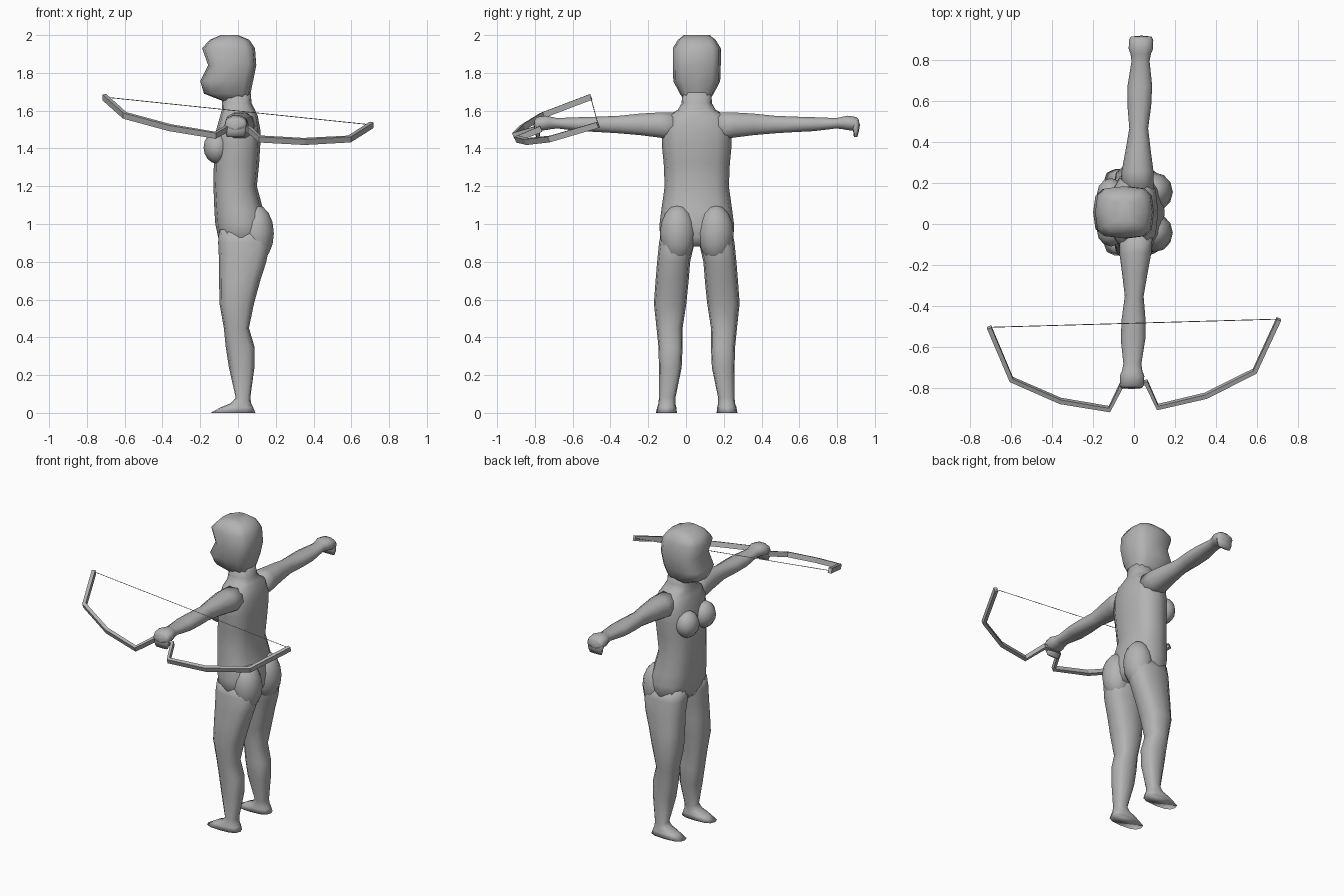
import bpy, bmesh, math
from mathutils import Vector

CY = 0.057  # body centre line in y (figure faces -x)

mat = bpy.data.materials.new("plain grey")
mat.diffuse_color = (0.45, 0.45, 0.45, 1)


def finish(name, bm, smooth=True):
    bmesh.ops.recalc_face_normals(bm, faces=bm.faces)
    me = bpy.data.meshes.new(name)
    for f in bm.faces:
        f.smooth = smooth
    bm.to_mesh(me)
    bm.free()
    me.materials.append(mat)
    ob = bpy.data.objects.new(name, me)
    bpy.context.collection.objects.link(ob)
    return ob


def loft(name, rings, smooth=True):
    bm = bmesh.new()
    vs = [[bm.verts.new(p) for p in r] for r in rings]
    n = len(vs[0])
    for a, b in zip(vs, vs[1:]):
        for i in range(n):
            j = (i + 1) % n
            bm.faces.new((a[i], a[j], b[j], b[i]))
    bm.faces.new(vs[0])
    bm.faces.new(vs[-1])
    return finish(name, bm, smooth)


def oval(n, p):
    """Unit rounded-square outline."""
    pts = []
    for i in range(n):
        t = 2 * math.pi * i / n
        c, s = math.cos(t), math.sin(t)
        pts.append((math.copysign(abs(c) ** p, c) if abs(c) > 1e-6 else 0,
                    math.copysign(abs(s) ** p, s) if abs(s) > 1e-6 else 0))
    return pts


def ring_z(z, x0, x1, y0, y1, n=12, p=0.75):
    return [Vector(((x0 + x1) / 2 + (x1 - x0) / 2 * u,
                    (y0 + y1) / 2 + (y1 - y0) / 2 * v, z)) for u, v in oval(n, p)]


def ring_y(y, x0, x1, z0, z1, n=10, p=0.85):
    return [Vector(((x0 + x1) / 2 + (x1 - x0) / 2 * u, y,
                    (z0 + z1) / 2 + (z1 - z0) / 2 * v)) for u, v in oval(n, p)]


def ball(name, centre, radii):
    bm = bmesh.new()
    bmesh.ops.create_uvsphere(bm, u_segments=12, v_segments=8, radius=1)
    for v in bm.verts:
        v.co = Vector([c + r * q for c, r, q in zip(centre, radii, v.co)])
    return finish(name, bm)


# torso and neck: z, front x, back x, half width
torso = [(0.88, -0.08, 0.12, 0.14), (0.93, -0.105, 0.145, 0.195),
         (1.0, -0.12, 0.15, 0.197), (1.07, -0.125, 0.135, 0.188),
         (1.2, -0.13, 0.10, 0.17), (1.32, -0.128, 0.112, 0.175),
         (1.42, -0.12, 0.118, 0.185), (1.5, -0.115, 0.118, 0.185),
         (1.57, -0.095, 0.105, 0.16), (1.605, -0.085, 0.09, 0.10),
         (1.64, -0.085, 0.072, 0.08), (1.72, -0.075, 0.065, 0.077)]
loft("torso", [ring_z(z, a, b, CY - h, CY + h) for z, a, b, h in torso])

# head
head = [(1.655, -0.09, 0.05, 0.065), (1.69, -0.18, 0.066, 0.09),
        (1.757, -0.2, 0.08, 0.124), (1.84, -0.158, 0.097, 0.127),
        (1.93, -0.19, 0.09, 0.127), (1.975, -0.15, 0.06, 0.1),
        (2.0, -0.09, 0.0, 0.068)]
loft("head", [ring_z(z, a, b, CY - h, CY + h, p=0.6) for z, a, b, h in head])

# leg with foot: z, front x, back x, inner and outer distance from centre line
leg = [(0.97, -0.1, 0.14, 0.01, 0.185), (0.9, -0.105, 0.17, 0.012, 0.2),
       (0.8, -0.1, 0.15, 0.035, 0.21), (0.7, -0.1, 0.118, 0.043, 0.218),
       (0.58, -0.098, 0.085, 0.055, 0.227), (0.45, -0.075, 0.058, 0.075, 0.213),
       (0.35, -0.065, 0.087, 0.075, 0.203), (0.24, -0.048, 0.087, 0.08, 0.2),
       (0.08, -0.012, 0.065, 0.113, 0.2), (0.05, -0.04, 0.07, 0.113, 0.203),
       (0.03, -0.09, 0.08, 0.108, 0.21), (0.0, -0.145, 0.092, 0.105, 0.216)]

# arm with fist: distance from centre line, x centre, x half, bottom z, top z
arm = [(0.1, 0.015, 0.08, 1.44, 1.595), (0.2, 0.012, 0.078, 1.455, 1.593),
       (0.3, 0.012, 0.062, 1.468, 1.587), (0.41, 0.012, 0.046, 1.478, 1.575),
       (0.52, 0.012, 0.058, 1.485, 1.57), (0.62, 0.012, 0.06, 1.49, 1.567),
       (0.74, 0.012, 0.044, 1.505, 1.562), (0.775, 0.012, 0.05, 1.5, 1.57),
       (0.80, 0.012, 0.06, 1.495, 1.575), (0.845, 0.012, 0.058, 1.492, 1.568),
       (0.86, 0.012, 0.05, 1.5, 1.55)]

for side, s in (("left", 1), ("right", -1)):
    loft(side + "_leg", [ring_z(z, a, b, CY + s * i, CY + s * o)
                         for z, a, b, i, o in leg])
    loft(side + "_arm", [ring_y(CY + s * d, c + s * 0.027 * d - h,
                                c + s * 0.027 * d + h, z0, z1)
                         for d, c, h, z0, z1 in arm])
    # curled fingers hanging from the end of the fist
    x = 0.012 + s * 0.025
    loft(side + "_fingers", [ring_z(z, x - h, x + h, CY + s * a, CY + s * b, 8, 0.6)
                             for z, h, a, b in ((1.55, 0.05, 0.82, 0.857),
                                                (1.525, 0.058, 0.82, 0.864),
                                                (1.49, 0.056, 0.828, 0.858),
                                                (1.46, 0.045, 0.832, 0.85))])
    ball(side + "_breast", (-0.112, CY + s * 0.087, 1.405), (0.07, 0.08, 0.085))
    ball(side + "_buttock", (0.1, CY + s * 0.1, 0.95), (0.09, 0.095, 0.15))

# bow: strip swept along its bent outline
path = [Vector(p) for p in (
    (-0.708, -0.505, 1.672), (-0.6, -0.76, 1.575), (-0.36, -0.865, 1.51),
    (-0.12, -0.905, 1.47), (-0.06, -0.785, 1.505), (0.06, -0.775, 1.5),
    (0.115, -0.895, 1.45), (0.35, -0.84, 1.437), (0.59, -0.72, 1.45),
    (0.708, -0.465, 1.525))]
rings = []
up = Vector((0.03, -0.36, 0.93)).normalized()  # normal of the tilted bow plane
for i, p in enumerate(path):
    t = (path[min(i + 1, len(path) - 1)] - path[max(i - 1, 0)]).normalized()
    side = up.cross(t).normalized() * 0.011
    w = up * 0.016
    rings.append([p + side + w, p - side + w, p - side - w, p + side - w])
loft("bow", rings, False)

# bowstring
r = 0.002
loft("bowstring", [[p + Vector(o) for o in ((0, r, 0), (0, 0, r), (0, -r, 0), (0, 0, -r))]
                   for p in (path[0], path[-1])], False)
